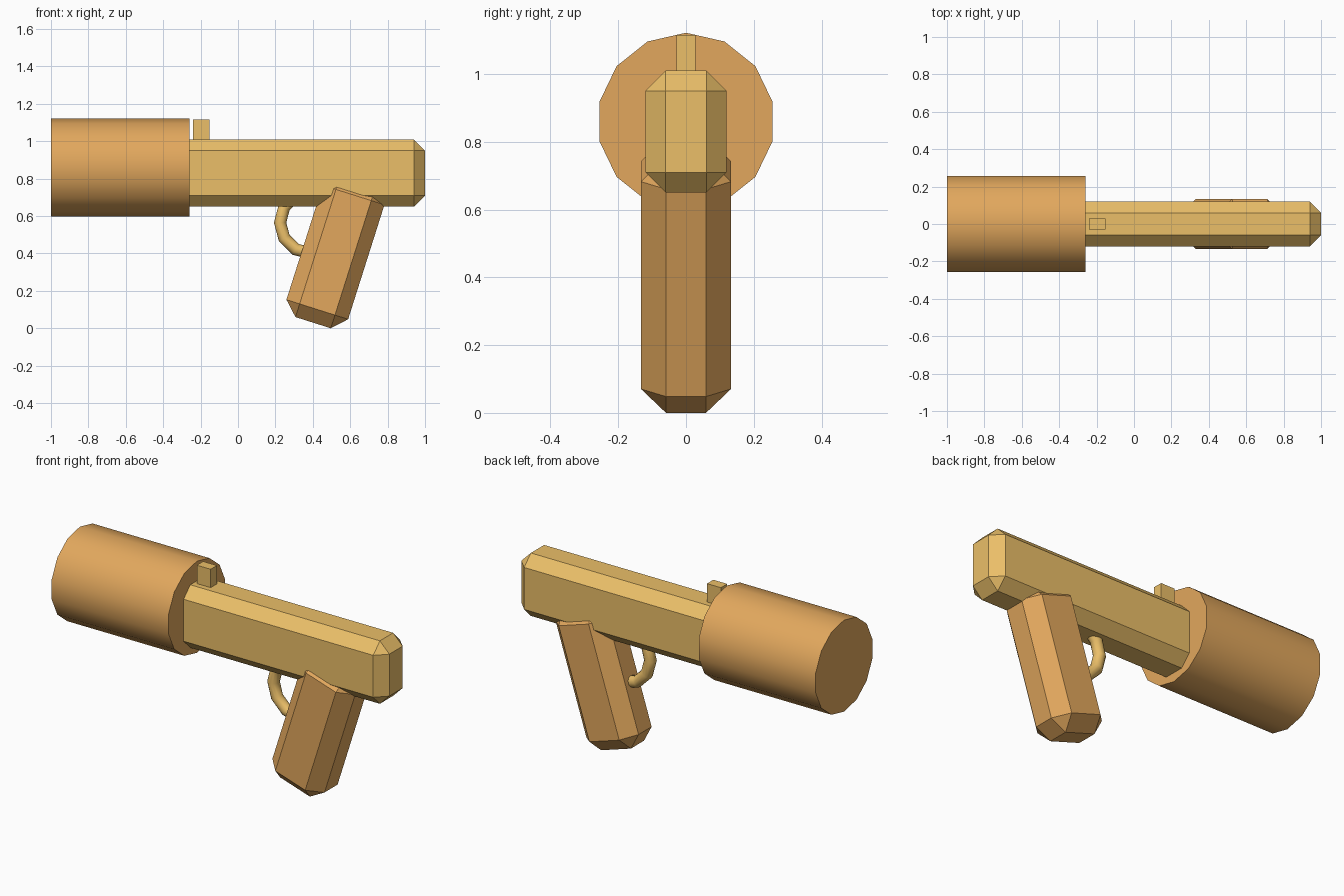
import bpy
from math import radians

if "Cube" in bpy.data.objects:
    bpy.data.objects.remove(bpy.data.objects["Cube"])


def material(name, color):
    m = bpy.data.materials.new(name)
    m.diffuse_color = (*color, 1)
    m.use_nodes = True
    m.node_tree.nodes["Principled BSDF"].inputs["Base Color"].default_value = m.diffuse_color
    return m


ORANGE = material("orange", (0.76, 0.39, 0.11))
GOLD = material("gold", (0.83, 0.52, 0.14))


def finish(name, mat, smooth=False):
    ob = bpy.context.object
    ob.name = name
    ob.data.materials.append(mat)
    if smooth:
        bpy.ops.object.shade_smooth_by_angle(angle=radians(40))
    return ob


def box(name, mat, center, size, bevel=0, tilt=0):
    bpy.ops.mesh.primitive_cube_add(size=1, location=center)
    ob = finish(name, mat)
    ob.scale = size
    bpy.ops.object.transform_apply(location=False, rotation=False, scale=True)
    ob.rotation_euler.y = radians(tilt)
    if bevel:
        mod = ob.modifiers.new("chamfer", "BEVEL")
        mod.width = bevel
        mod.segments = 1
        mod.limit_method = 'NONE'
    return ob


# Wide 14-sided barrel
bpy.ops.mesh.primitive_cylinder_add(vertices=14, radius=0.262, depth=0.74,
                                    location=(-0.63, 0, 0.86),
                                    rotation=(0, radians(90), 0))
barrel = finish("barrel", ORANGE, smooth=True)
barrel.rotation_euler = (radians(90), 0, radians(90))

# Chamfered body, running a little way into the barrel
box("body", GOLD, (0.33, 0, 0.83), (1.34, 0.24, 0.36), bevel=0.06)

# Sight on top of the body
box("sight", GOLD, (-0.197, 0, 1.05), (0.088, 0.057, 0.13))

# Leaning chamfered grip
box("grip", ORANGE, (0.521, 0, 0.4065), (0.346, 0.266, 0.79), bevel=0.074, tilt=17.6)

# Trigger guard ring, partly sunk into the body and grip
bpy.ops.mesh.primitive_torus_add(major_segments=12, minor_segments=12,
                                 major_radius=0.165, minor_radius=0.033,
                                 location=(0.39, 0, 0.565),
                                 rotation=(radians(90), 0, 0))
finish("trigger_guard", GOLD, smooth=True)
